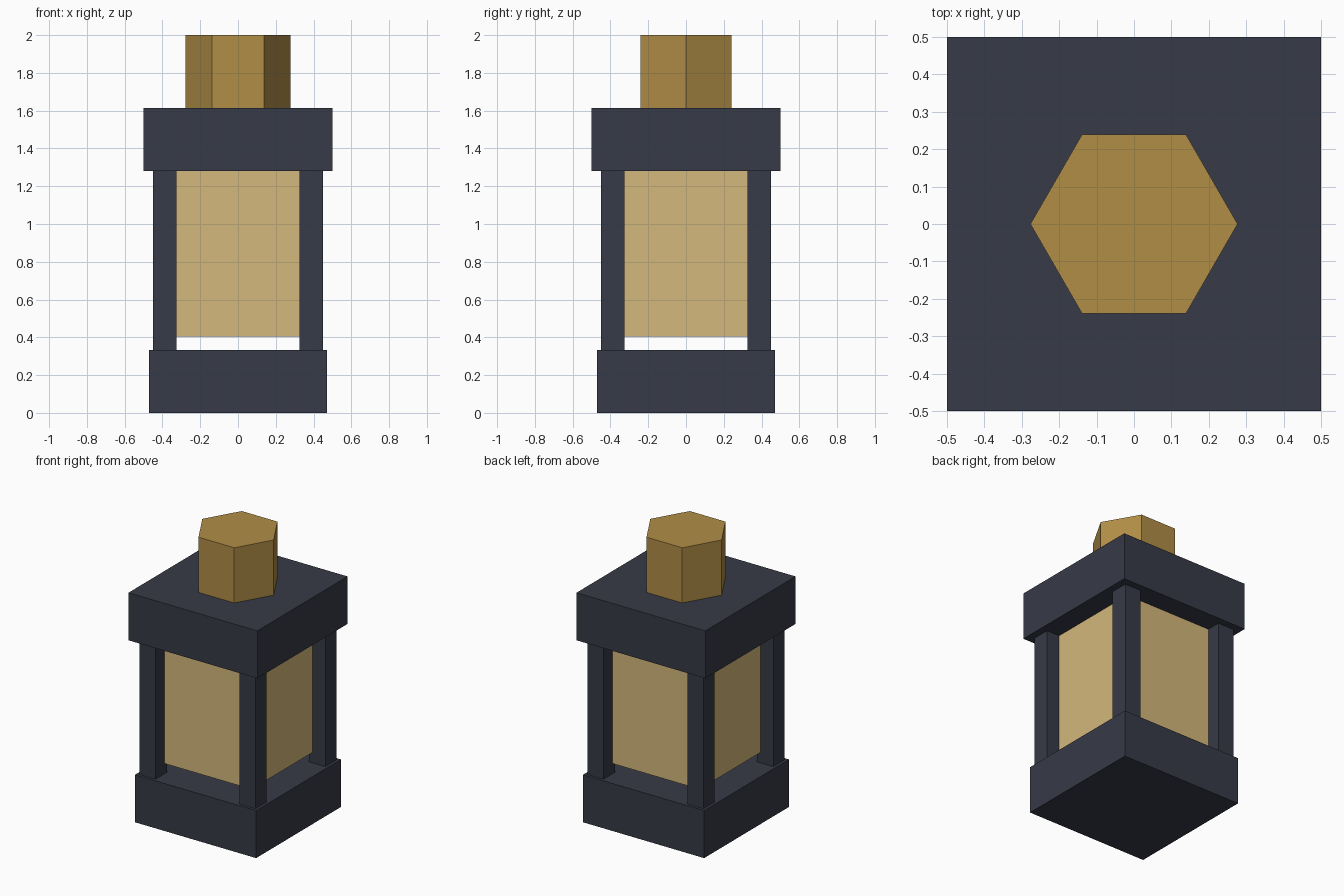
import bpy

if "Cube" in bpy.data.objects:
    bpy.data.objects.remove(bpy.data.objects["Cube"])


def material(name, rgb):
    mat = bpy.data.materials.new(name)
    mat.diffuse_color = (*rgb, 1)
    mat.use_nodes = True
    mat.node_tree.nodes["Principled BSDF"].inputs["Base Color"].default_value = mat.diffuse_color
    return mat


IRON = material("dark_iron", (0.038, 0.043, 0.063))
BRASS = material("brass", (0.44, 0.27, 0.062))
PANE = material("warm_glass", (0.66, 0.48, 0.20))


def box(name, x, y, width, z0, z1, mat):
    """Square-section block between two heights."""
    bpy.ops.mesh.primitive_cube_add(size=1, location=(x, y, (z0 + z1) / 2))
    ob = bpy.context.object
    ob.name = name
    ob.scale = (width, width, z1 - z0)
    bpy.ops.object.transform_apply(location=False, rotation=False, scale=True)
    ob.data.materials.append(mat)
    return ob


BASE_TOP, CAP_BOTTOM, CAP_TOP = 0.333, 1.28, 1.613

# Base and cap blocks
box("base", 0, 0, 0.94, 0, BASE_TOP, IRON)
box("cap", 0, 0, 1.0, CAP_BOTTOM, CAP_TOP, IRON)

# Glass body, hanging from the cap just above the base
box("glass", 0, 0, 0.70, 0.405, CAP_BOTTOM, PANE)

# Four corner posts
for side, sx in (("left", -1), ("right", 1)):
    for end, sy in (("front", -1), ("back", 1)):
        box(f"{end}_{side}_post", sx * 0.3875, sy * 0.3875, 0.125,
            BASE_TOP, CAP_BOTTOM, IRON)

# Hexagonal top knob, corners pointing along x
bpy.ops.mesh.primitive_cylinder_add(
    vertices=6, radius=0.277, depth=2 - CAP_TOP,
    location=(0, 0, (2 + CAP_TOP) / 2), rotation=(0, 0, 1.5707963))
knob = bpy.context.object
knob.name = "top_knob"
knob.data.materials.append(BRASS)
